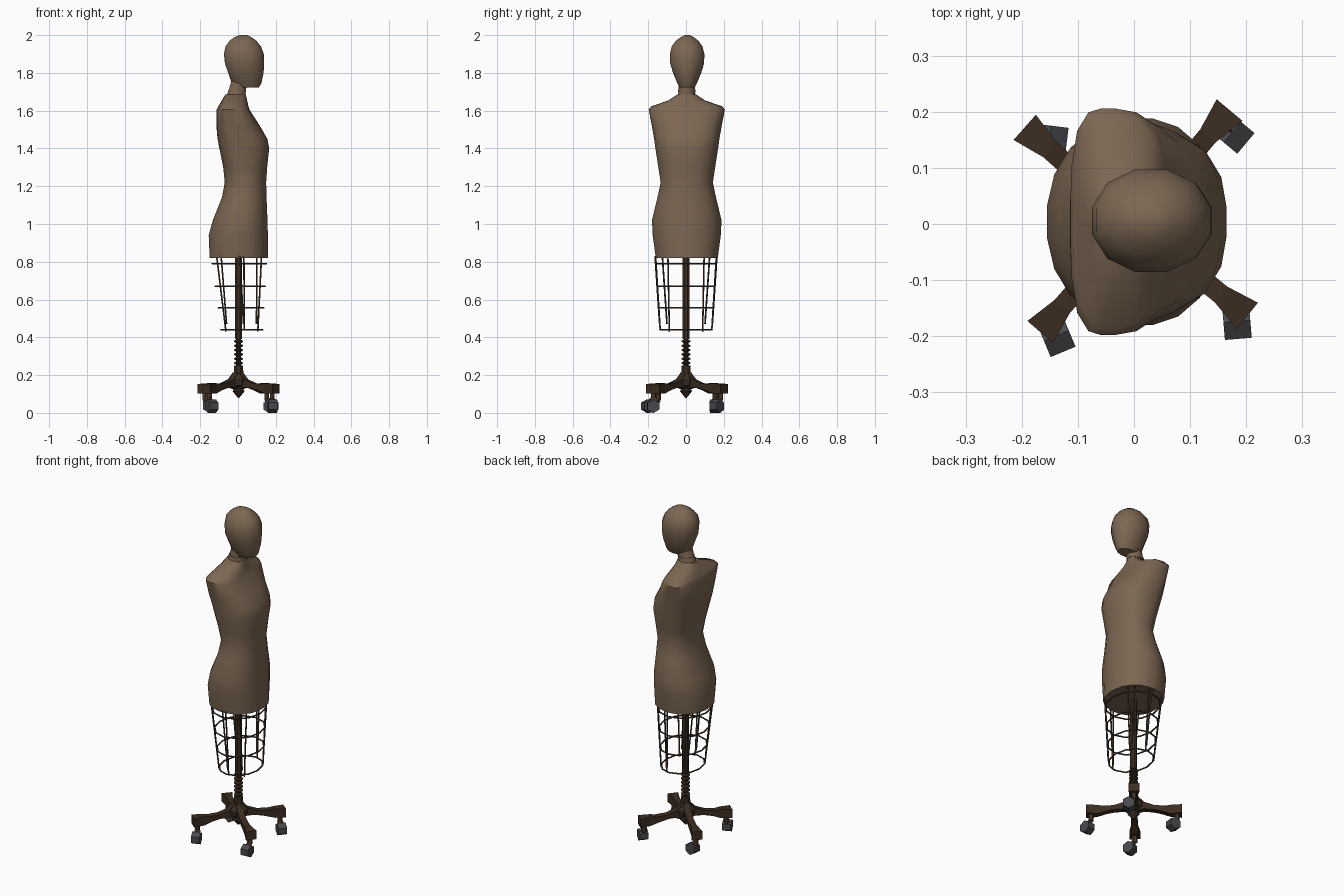
import bpy, bmesh, math
from mathutils import Vector, Matrix

if "Cube" in bpy.data.objects:
    bpy.data.objects.remove(bpy.data.objects["Cube"])

YO = 0.004  # slight sideways offset of the figure


def material(name, rgb):
    m = bpy.data.materials.new(name)
    m.diffuse_color = (*rgb, 1)
    m.use_nodes = True
    m.node_tree.nodes["Principled BSDF"].inputs["Base Color"].default_value = m.diffuse_color
    return m


FABRIC = material("brown fabric", (0.20, 0.135, 0.085))
WOOD = material("dark wood", (0.045, 0.026, 0.015))
WIRE = material("wire brown", (0.075, 0.047, 0.03))
GREY = material("caster grey", (0.065, 0.066, 0.075))


def finish(bm, name, mat, smooth=None):
    bmesh.ops.recalc_face_normals(bm, faces=bm.faces)
    me = bpy.data.meshes.new(name)
    bm.to_mesh(me)
    bm.free()
    me.materials.append(mat)
    ob = bpy.data.objects.new(name, me)
    bpy.context.collection.objects.link(ob)
    if smooth:
        bpy.ops.object.select_all(action='DESELECT')
        ob.select_set(True)
        bpy.context.view_layer.objects.active = ob
        bpy.ops.object.shade_smooth_by_angle(angle=math.radians(smooth))
    return ob


def loft(name, rings, mat, sides=16, smooth=40, y0=YO):
    """rings: (z, x_back, x_front, half_width, x_of_widest, squareness)"""
    bm = bmesh.new()
    loops = []
    for z, xb, xf, hw, cx, n in rings:
        loop = []
        for i in range(sides):
            a = 2 * math.pi * (i + 0.5) / sides
            c, s = math.cos(a), math.sin(a)
            k = (abs(c) ** n + abs(s) ** n) ** (-1 / n)   # superellipse radius
            k /= math.cos(math.pi / sides) ** 0.7         # reach full width
            rx = xf - cx if c > 0 else cx - xb
            loop.append(bm.verts.new((cx + rx * k * c, y0 + hw * k * s, z)))
        loops.append(loop)
    for lo, hi in zip(loops, loops[1:]):
        for i in range(sides):
            j = (i + 1) % sides
            bm.faces.new((lo[i], lo[j], hi[j], hi[i]))
    bm.faces.new(loops[0])
    bm.faces.new(loops[-1])
    return finish(bm, name, mat, smooth)


def lathe(name, profile, mat, sides=8, x=0.003):
    return loft(name, [(z, x - r, x + r, r, x, 2) for z, r in profile], mat, sides, 30, 0)


def rod(bm, p, q, r, sides=5):
    p, q = Vector(p), Vector(q)
    d = q - p
    mtx = Matrix.Translation((p + q) / 2) @ d.to_track_quat('Z', 'Y').to_matrix().to_4x4()
    bmesh.ops.create_cone(bm, cap_ends=True, segments=sides, radius1=r, radius2=r,
                          depth=d.length, matrix=mtx)


# Torso: hips, waist, bust and shoulders
loft("torso", [
    (0.82, -0.150, 0.160, 0.164, 0.005, 2.2),
    (0.94, -0.155, 0.158, 0.180, 0.005, 2.2),
    (1.02, -0.133, 0.156, 0.184, 0.010, 2.2),
    (1.14, -0.085, 0.151, 0.155, 0.020, 2.2),
    (1.22, -0.070, 0.149, 0.138, 0.025, 2.2),
    (1.30, -0.078, 0.154, 0.150, 0.015, 2.4),
    (1.40, -0.098, 0.164, 0.165, 0.000, 2.6),
    (1.45, -0.108, 0.155, 0.172, -0.015, 2.6),
    (1.52, -0.114, 0.115, 0.184, -0.040, 2.6),
    (1.605, -0.113, 0.060, 0.200, -0.050, 3.2),
    (1.622, -0.104, 0.055, 0.188, -0.048, 3.0),
    (1.655, -0.085, 0.048, 0.095, -0.035, 2.4),
    (1.685, -0.068, 0.042, 0.052, -0.015, 2.0),
], FABRIC, 20)

# Neck leaning forward, with a thin collar
loft("neck", [
    (1.64, -0.078, 0.045, 0.058, -0.015, 2),
    (1.70, -0.052, 0.040, 0.041, -0.005, 2),
    (1.77, -0.032, 0.055, 0.043, 0.010, 2),
], FABRIC, 10)
loft("neck_collar", [
    (1.697, -0.056, 0.043, 0.044, -0.005, 2),
    (1.712, -0.051, 0.044, 0.044, -0.003, 2),
], FABRIC, 10)

# Egg shaped head with a forward chin
loft("head", [
    (1.722, -0.005, 0.110, 0.040, 0.050, 2.1),
    (1.745, -0.034, 0.124, 0.052, 0.040, 2.1),
    (1.80, -0.052, 0.136, 0.075, 0.035, 2.1),
    (1.85, -0.070, 0.139, 0.090, 0.032, 2.1),
    (1.90, -0.075, 0.137, 0.092, 0.030, 2.1),
    (1.94, -0.067, 0.122, 0.082, 0.028, 2.1),
    (1.97, -0.045, 0.098, 0.060, 0.028, 2.1),
    (1.99, -0.018, 0.070, 0.034, 0.028, 2),
    (2.00, 0.008, 0.050, 0.014, 0.028, 2),
], FABRIC, 12, 50, 0.006)


# Wire skirt cage
def cage_point(z, deg):
    t = (0.82 - z) / 0.38
    a = math.radians(deg)
    return (0.006 + 0.014 * t + (0.146 - 0.035 * t) * math.cos(a),
            (0.163 - 0.025 * t) * math.sin(a), z)


bm = bmesh.new()
for z in (0.79, 0.67, 0.555, 0.44):
    for i in range(12):
        rod(bm, cage_point(z, i * 30), cage_point(z, i * 30 + 30), 0.0045)
finish(bm, "cage_hoops", WIRE)

bm = bmesh.new()
for side in (1, -1):
    for top, low, z in ((36, 40, 0.43), (50, 46, 0.47), (80, 83, 0.44),
                        (88, 85, 0.47), (130, 134, 0.47), (144, 140, 0.43)):
        rod(bm, cage_point(0.83, side * top), cage_point(z, side * low), 0.0045)
finish(bm, "cage_rods", WIRE)

# Pole and threaded screw
lathe("pole", [(0.39, 0.018), (0.83, 0.018)], WOOD)
threads = [(0.24, 0.013)]
for i in range(6):
    z = 0.255 + i * 0.023
    threads += [(z, 0.013), (z + 0.006, 0.024), (z + 0.012, 0.024), (z + 0.017, 0.013)]
lathe("screw", threads + [(0.40, 0.013)], WOOD)

# Hub with a pointed finial below
lathe("hub", [(0.08, 0.004), (0.115, 0.033), (0.13, 0.022), (0.145, 0.045), (0.175, 0.052),
              (0.212, 0.026), (0.25, 0.024)], WOOD)


# Four arched legs, each with a block foot and a swivelling caster
def leg(index, deg, reach, wheel_shift):
    turn = Matrix.Rotation(math.radians(deg), 4, 'Z')
    outline = [(0.02, 0.215), (0.055, 0.178), (0.11, 0.157), (0.17, 0.152), (reach - 0.045, 0.157),
               (reach + 0.015, 0.153), (reach + 0.015, 0.102), (reach - 0.045, 0.102),
               (0.15, 0.120), (0.10, 0.132), (0.05, 0.135), (0.02, 0.125)]
    bm = bmesh.new()
    rows = []
    for side in (-1, 1):
        rows.append([bm.verts.new(turn @ Vector(
            (r, side * (0.030 if r > reach - 0.03 else 0.018), z))) for r, z in outline])
    n = len(outline)
    for i in range(n):
        j = (i + 1) % n
        bm.faces.new((rows[0][i], rows[0][j], rows[1][j], rows[1][i]))
    # Side walls as strips between upper and lower edge
    for row in rows:
        for i in range(n // 2 - 1):
            bm.faces.new((row[i], row[i + 1], row[n - 2 - i], row[n - 1 - i]))
    finish(bm, f"leg_{index}", WOOD)

    foot = turn @ Vector((reach - 0.012, 0, 0))
    shift = Vector((*wheel_shift, 0))
    hub = foot + shift * 0.75 + Vector((0, 0, 0.036))
    bm = bmesh.new()
    rod(bm, foot + Vector((0, 0, 0.065)), foot + Vector((0, 0, 0.105)), 0.014, 6)
    rod(bm, foot + Vector((0, 0, 0.072)), hub + Vector((0, 0, 0.012)), 0.017, 4)
    finish(bm, f"caster_fork_{index}", WIRE)
    axle = Vector((-shift.y, shift.x, 0)).normalized()
    bm = bmesh.new()
    rod(bm, hub - axle * 0.024, hub + axle * 0.024, 0.036, 6)
    finish(bm, f"caster_wheel_{index}", GREY)


leg(1, 50, 0.250, (0.030, -0.025))
leg(2, -39, 0.245, (0.003, -0.036))
leg(3, -131, 0.240, (0.015, -0.036))
leg(4, 138.5, 0.245, (0.032, -0.004))
